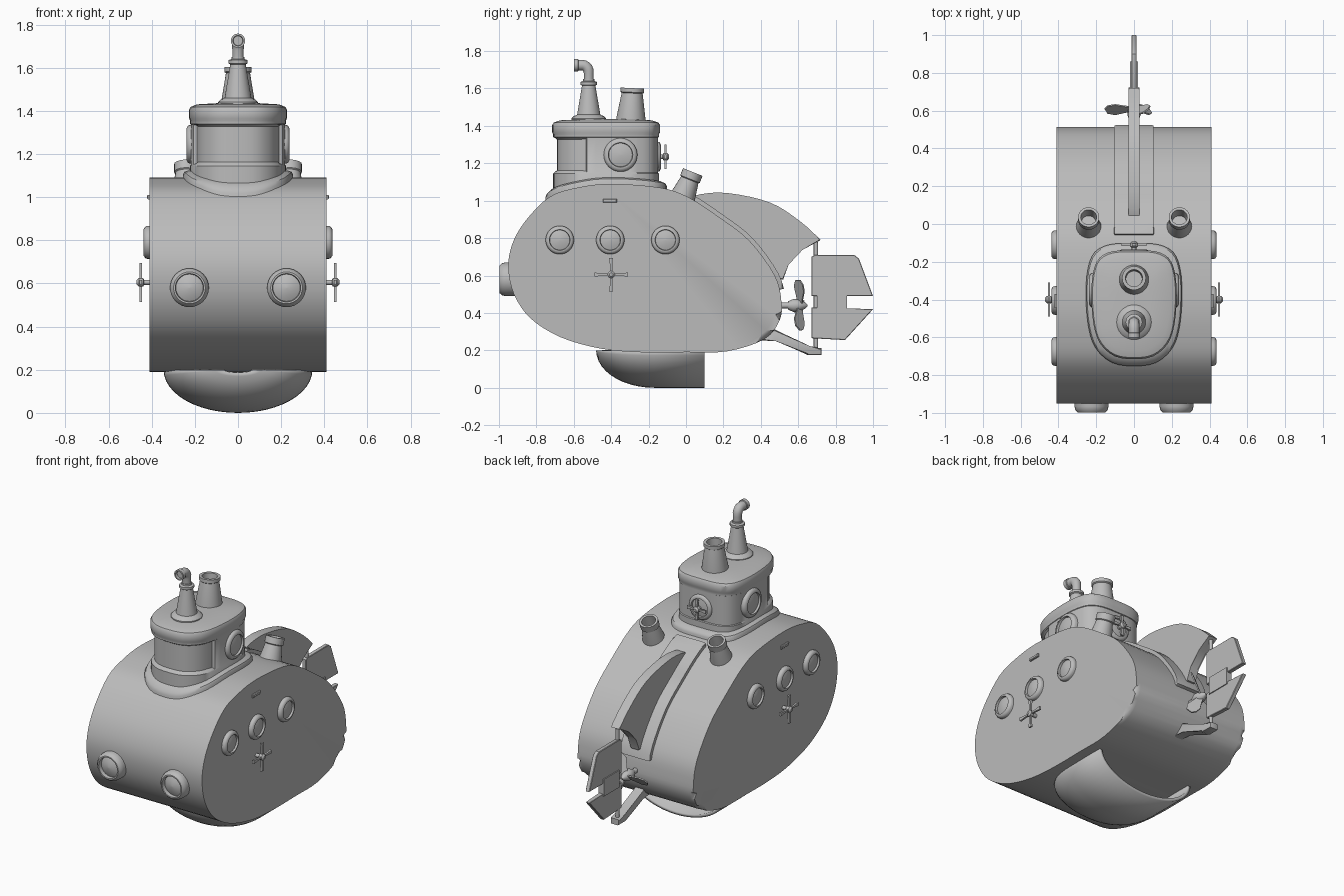
import bpy, bmesh, math
from mathutils import Vector, Matrix

if "Cube" in bpy.data.objects:
    bpy.data.objects.remove(bpy.data.objects["Cube"], do_unlink=True)

grey = bpy.data.materials.new("plain_grey")
grey.use_nodes = True
COLOUR = (0.5, 0.5, 0.5, 1)
grey.diffuse_color = COLOUR
grey.node_tree.nodes["Principled BSDF"].inputs["Base Color"].default_value = COLOUR


def finish(name, bm, angle=35, solid=True):
    if solid:
        bmesh.ops.recalc_face_normals(bm, faces=bm.faces[:])
    mesh = bpy.data.meshes.new(name)
    bm.to_mesh(mesh)
    bm.free()
    ob = bpy.data.objects.new(name, mesh)
    bpy.context.collection.objects.link(ob)
    mesh.materials.append(grey)
    bpy.ops.object.select_all(action='DESELECT')
    ob.select_set(True)
    bpy.context.view_layer.objects.active = ob
    bpy.ops.object.shade_smooth_by_angle(angle=math.radians(angle))
    return ob


def spline(pts, n=4, closed=True):
    """Catmull-Rom curve through 2D points."""
    out, m = [], len(pts)
    for i in range(m if closed else m - 1):
        pick = (lambda k: k % m) if closed else (lambda k: min(max(k, 0), m - 1))
        a, b, c, d = (Vector(pts[pick(i + k)]) for k in (-1, 0, 1, 2))
        for j in range(n):
            t = j / n
            out.append(0.5 * (2*b + (c - a)*t + (2*a - 5*b + 4*c - d)*t*t + (3*b - a - 3*c + d)*t**3))
    return out if closed else out + [Vector(pts[-1])]


def loft(bm, rings, closed=True, caps=True):
    rows = [[bm.verts.new(p) for p in ring] for ring in rings]
    n = len(rows[0])
    for a, b in zip(rows, rows[1:]):
        for i in range(n if closed else n - 1):
            j = (i + 1) % n
            bm.faces.new((a[i], a[j], b[j], b[i]))
    if caps:
        bm.faces.new(rows[0])
        bm.faces.new(rows[-1])


def prism(name, pts, half, bevel=0.0, segments=2):
    """Side profile in (y, z), extruded across x."""
    bm = bmesh.new()
    loft(bm, [[(s * half, p[0], p[1]) for p in pts] for s in (-1, 1)])
    if bevel:
        rim = [e for e in bm.edges if e.verts[0].co.x * e.verts[1].co.x > 0]
        bmesh.ops.bevel(bm, geom=rim, offset=bevel, segments=segments, profile=0.5, affect='EDGES')
    return finish(name, bm)


def lathe(name, profile, loc, axis=(0, 0, 1), sides=32):
    """Profile of (radius, height) turned around an axis."""
    bm = bmesh.new()
    rings = [[(r * math.cos(2*math.pi*i/sides), r * math.sin(2*math.pi*i/sides), h)
              for i in range(sides)] for r, h in profile]
    loft(bm, rings)
    bmesh.ops.remove_doubles(bm, verts=bm.verts[:], dist=1e-5)
    ob = finish(name, bm)
    ob.matrix_world = Matrix.Translation(loc) @ Vector(axis).to_track_quat('Z', 'Y').to_matrix().to_4x4()
    return ob


def porthole(name, loc, axis, r, depth):
    lathe(name, [(r, -0.04), (r, depth * 0.4), (r * 0.95, depth * 0.75), (r * 0.82, depth), (r * 0.73, depth),
                 (r * 0.7, depth * 0.55), (r * 0.4, depth * 0.8), (0.001, depth * 0.9)], loc, axis)


def valve(name, loc, axis, reach, height):
    """Spindle with a four-armed handle."""
    lathe(name + "_spindle", [(0.012, -0.03), (0.012, height - 0.015), (0.02, height - 0.01),
                              (0.02, height + 0.01), (0.01, height + 0.02)], loc, axis, 12)
    bm = bmesh.new()
    for k in range(4):
        turn = Matrix.Rotation(k * math.pi / 2, 4, 'Z')
        loft(bm, [[turn @ Vector((d, s * w, height + u * 0.006)) for s, u in ((-1, -1), (1, -1), (1, 1), (-1, 1))]
                  for d, w in ((0, 0.006), (reach * 0.5, 0.006), (reach, 0.011))])
    ob = finish(name + "_handle", bm)
    ob.matrix_world = Matrix.Translation(loc) @ Vector(axis).to_track_quat('Z', 'Y').to_matrix().to_4x4()


# Hull
hull = spline([(-.40, 1.09), (-.14, 1.07), (.01, 1.02), (.18, .91), (.34, .785), (.475, .60), (.51, .46),
               (.50, .36), (.42, .26), (.22, .195), (0, .19), (-.25, .19), (-.46, .21), (-.67, .27), (-.83, .37),
               (-.92, .50), (-.95, .64), (-.93, .765), (-.86, .89), (-.73, 1.02), (-.58, 1.07)])
prism("hull", hull, 0.41, 0.03, 3)


def deck(y):
    """Height of the hull top at y."""
    best = 0
    for a, b in zip(hull, hull[1:] + hull[:1]):
        if min(a.x, b.x) <= y <= max(a.x, b.x) and a.x != b.x:
            best = max(best, a.y + (b.y - a.y) * (y - a.x) / (b.x - a.x))
    return best


# Raised strip along the upper stern
run = [i for i in range(len(hull)) if hull[i].x > -.07 and hull[i].y > .5]
outer, inner = [], []
for i in run:
    t = (hull[i + 1] - hull[i - 1]).normalized()
    out = Vector((-t.y, t.x))
    outer.append(hull[i] + out * 0.022)
    inner.append(hull[i] - out * 0.03)
prism("stern_strip", outer + inner[::-1], 0.105, 0.008)

# Dorsal fin
fin_top = spline([(-.02, 1.0), (.08, 1.035), (.23, 1.04), (.45, .99), (.61, .89), (.72, .79)], 4, False)
prism("dorsal_fin", fin_top + [(.62, .74), (.545, .66), (.52, .58), (.44, .58), (.2, .85)], 0.03, 0.004, 1)

# Keel scoop, open at the back
bm = bmesh.new()
rings = []
for k in range(13):
    y = -.47 + .3 * (1 - math.cos(k / 11 * math.pi / 2)) if k < 12 else .1
    s = math.sqrt(max(0.004, 1 - (min(y + .17, 0) / .3) ** 2))
    rings.append([(-.335 * s ** .6 * math.cos(a * math.pi / 24), y, .2 - .19 * s * math.sin(a * math.pi / 24))
                  for a in range(25)])
loft(bm, rings, False, False)
keel = finish("keel_scoop", bm, 50)
shell = keel.modifiers.new("shell", 'SOLIDIFY')
shell.thickness, shell.offset = 0.02, 0

# Conning tower
half = [(0, -.71), (.1, -.695), (.175, -.63), (.21, -.53), (.222, -.38), (.212, -.26), (.18, -.185), (.11, -.15), (0, -.145)]
outline = spline(half + [(-x, y) for x, y in half[-2:0:-1]], 3)


def tower_ring(scale, z):
    """Tower outline scaled about its middle; z is a height or a rule of y."""
    pts = [(p.x * scale, (p.y + .43) * scale - .43) for p in outline]
    return [(x, y, z(y) if callable(z) else z) for x, y in pts]


bm = bmesh.new()
loft(bm, [tower_ring(s, z) for s, z in ((1, .95), (1, 1.145), (.985, 1.15), (.985, 1.34), (.985, 1.38))])
window = [f for f in bm.faces if f.calc_center_median().y < -.53 and 1.15 < f.calc_center_median().z < 1.34]
bmesh.ops.recalc_face_normals(bm, faces=bm.faces[:])
bmesh.ops.inset_region(bm, faces=window, thickness=0.012, depth=-0.015)
finish("tower", bm)

bm = bmesh.new()
loft(bm, [tower_ring(s, z) for s, z in ((.97, 1.335), (1.0, 1.34), (1.0, 1.355), (1.02, 1.365), (1.02, 1.405),
                                        (.99, 1.418), (.86, 1.43), (.4, 1.436))])
finish("tower_roof", bm)

bm = bmesh.new()
loft(bm, [tower_ring(s, lambda y, d=d: deck(y) + d) for s, d in ((1.15, -.04), (1.15, .015), (1.12, .028), (1.03, .035), (.9, .035))],
     caps=False)
finish("tower_collar", bm)

# Roof fittings
lathe("periscope_base", [(.092, 1.42), (.092, 1.44), (.08, 1.452), (.062, 1.46), (.036, 1.615), (.044, 1.62),
                         (.044, 1.635), (.03, 1.64), (.03, 1.65)], (0, -.52, 0))
path = [((-.52, 1.63), .026), ((-.52, 1.68), .026)]
path += [((-.555 + .035 * math.cos(a * math.pi / 10), 1.685 + .04 * math.sin(a * math.pi / 10)), .028) for a in range(1, 6)]
path += [((-.575, 1.725), .028), ((-.577, 1.725), .033), ((-.6, 1.725), .033), ((-.6, 1.725), .024), ((-.585, 1.725), .022)]
bm = bmesh.new()
rings = []
for k, ((y, z), r) in enumerate(path):
    tilt = math.pi / 2 * min(1, max(0, (k - 1) / 5))
    rings.append([(r * math.cos(a * math.pi / 10), y + r * math.sin(a * math.pi / 10) * math.cos(tilt),
                   z + r * math.sin(a * math.pi / 10) * math.sin(tilt)) for a in range(20)])
loft(bm, rings)
finish("periscope_pipe", bm)

lathe("chimney", [(.078, -.02), (.078, .01), (.056, .145), (.063, .15), (.063, .172), (.045, .172), (.042, .08)],
      (0, -.295, 1.43), (0, .05, 1))

# Portholes and valves
porthole("tower_back_hatch", (0, -.155, 1.235), (0, 1, 0), 0.08, 0.02)
valve("tower_back_valve", (0, -.15, 1.235), (0, 1, 0), 0.065, 0.04)
for s, side in ((1, "left"), (-1, "right")):
    porthole(side + "_tower_porthole", (s * .212, -.35, 1.245), (s, 0, 0), 0.09, 0.027)
    porthole(side + "_front_porthole", (s * .225, -.945, .58), (0, -1, 0), 0.09, 0.052)
    for i, y in enumerate((-.675, -.405, -.11)):
        porthole(f"{side}_hull_porthole_{i + 1}", (s * .41, y, .79), (s, 0, 0), 0.076, 0.027)
    valve(side + "_hull_valve", (s * .41, -.4, .605), (s, 0, 0), 0.09, 0.04)
    lathe(side + "_vent", [(.075, -.04), (.072, 0), (.05, .12), (.056, .125), (.056, .165), (.042, .165), (.038, .09)],
          (s * .24, -.025, 1.0), (0, .4, 1), 24)
    bar = prism(side + "_side_bar", [(-.445, .99), (-.37, .99), (-.37, 1.01), (-.445, 1.01)], 0.012, 0.004, 1)
    bar.location.x = s * .41

# Rudder, post and skeg
prism("upper_rudder", [(.67, .49), (.67, .70), (.69, .71), (.90, .71), (.925, .69), (1.0, .49)], 0.014, 0.003, 1)
prism("lower_rudder", [(.67, .43), (.67, .265), (.85, .255), (1.0, .42), (.86, .425)], 0.014, 0.003, 1)
prism("rudder_link", [(.70, .41), (.86, .41), (.86, .52), (.70, .52)], 0.02)
lathe("rudder_post", [(.012, .19), (.012, .78)], (0, .695, 0), sides=12)
prism("skeg", [(.38, .25), (.46, .32), (.66, .215), (.725, .212), (.725, .175), (.65, .175), (.48, .258)], 0.03, 0.008)

# Propeller
lathe("propeller_hub", [(.016, -.08), (.016, -.03), (.022, -.03), (.035, .0), (.032, .03), (.018, .06), (.004, .075)],
      (0, .575, .44), (0, 1, 0), 16)
bm = bmesh.new()
blade = [(.0, .014), (.05, .03), (.1, .048), (.14, .036), (.155, .0), (.14, -.024), (.1, -.034), (.05, -.022), (.0, -.014)]
for k in range(3):
    turn = Matrix.Rotation(math.radians(60 + 120 * k), 4, 'Y') @ Matrix.Rotation(math.radians(40), 4, 'X')
    loft(bm, [[turn @ Vector((x, u * .004, z)) for x, z in blade] for u in (-1, 1)])
finish("propeller_blades", bm).location = (0, .61, .44)
